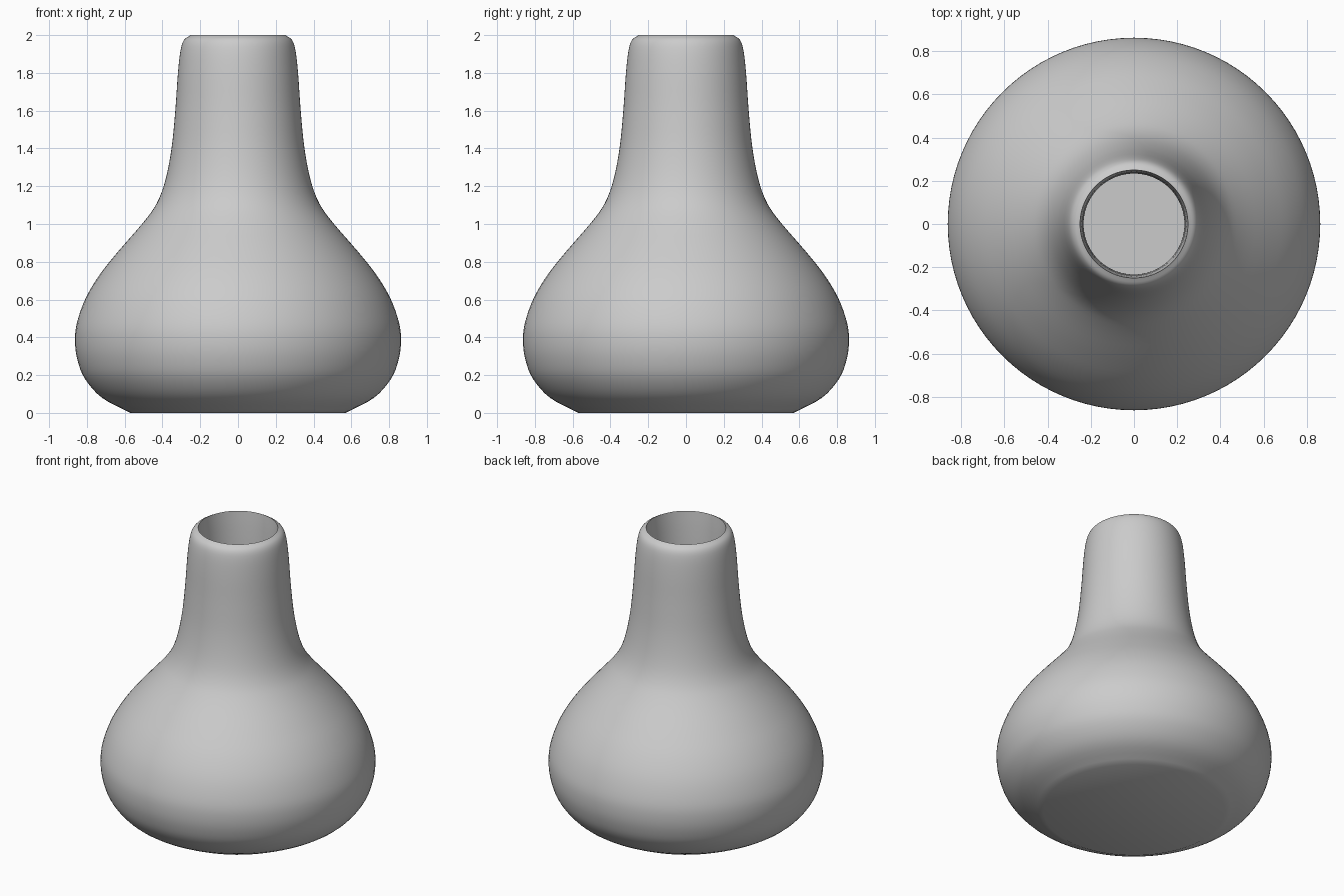
import bpy, bmesh, math
from mathutils import Vector

if "Cube" in bpy.data.objects:
    bpy.data.objects.remove(bpy.data.objects["Cube"], do_unlink=True)

SEGMENTS = 96


def smooth_path(points, steps=4):
    """Catmull-Rom curve through (radius, height) points."""
    p = [Vector(q) for q in points]
    p = [2 * p[0] - p[1]] + p + [2 * p[-1] - p[-2]]
    path = []
    for a, b, c, d in zip(p, p[1:], p[2:], p[3:]):
        for i in range(steps):
            t = i / steps
            path.append(0.5 * (2 * b + (c - a) * t + (2 * a - 5 * b + 4 * c - d) * t * t
                               + (3 * b - a - 3 * c + d) * t ** 3))
    return path + [p[-2]]


def lathe(name, profile, material):
    """Spin a profile that starts and ends on the z axis."""
    bm = bmesh.new()
    verts = [bm.verts.new((r, 0, z)) for r, z in profile]
    edges = [bm.edges.new(pair) for pair in zip(verts, verts[1:])]
    bmesh.ops.spin(bm, geom=verts + edges, cent=(0, 0, 0), axis=(0, 0, 1),
                   angle=math.tau, steps=SEGMENTS, use_merge=True)
    bmesh.ops.remove_doubles(bm, verts=bm.verts, dist=0.0001)
    bmesh.ops.recalc_face_normals(bm, faces=bm.faces)
    mesh = bpy.data.meshes.new(name)
    bm.to_mesh(mesh)
    bm.free()
    mesh.materials.append(material)
    obj = bpy.data.objects.new(name, mesh)
    bpy.context.collection.objects.link(obj)
    bpy.ops.object.select_all(action="DESELECT")
    obj.select_set(True)
    bpy.context.view_layer.objects.active = obj
    bpy.ops.object.shade_smooth_by_angle(angle=math.radians(35))
    return obj


# Plain grey clay
clay = bpy.data.materials.new("grey_clay")
clay.use_nodes = True
grey = (0.6, 0.6, 0.6, 1)
clay.diffuse_color = grey
clay.node_tree.nodes["Principled BSDF"].inputs["Base Color"].default_value = grey

# Outer wall, from the foot up to the rounded lip
outer = smooth_path([
    (0.57, 0), (0.72, 0.08), (0.81, 0.18), (0.85, 0.28), (0.863, 0.38),
    (0.852, 0.48), (0.805, 0.61), (0.73, 0.735), (0.63, 0.86), (0.5, 1.01),
    (0.43, 1.11), (0.385, 1.23), (0.352, 1.4), (0.332, 1.6), (0.318, 1.8),
    (0.304, 1.92), (0.285, 1.975), (0.25, 2)])

# Inner wall, down the neck and out into the hollow belly
inner = smooth_path([
    (0.25, 2), (0.243, 1.9), (0.237, 1.75), (0.235, 1.55), (0.26, 1.35),
    (0.33, 1.13), (0.5, 0.9), (0.68, 0.67), (0.76, 0.45), (0.74, 0.27), (0.57, 0.1)])

lathe("vase_body", [(0, 0)] + outer + inner[1:] + [(0, 0.1)], clay)
